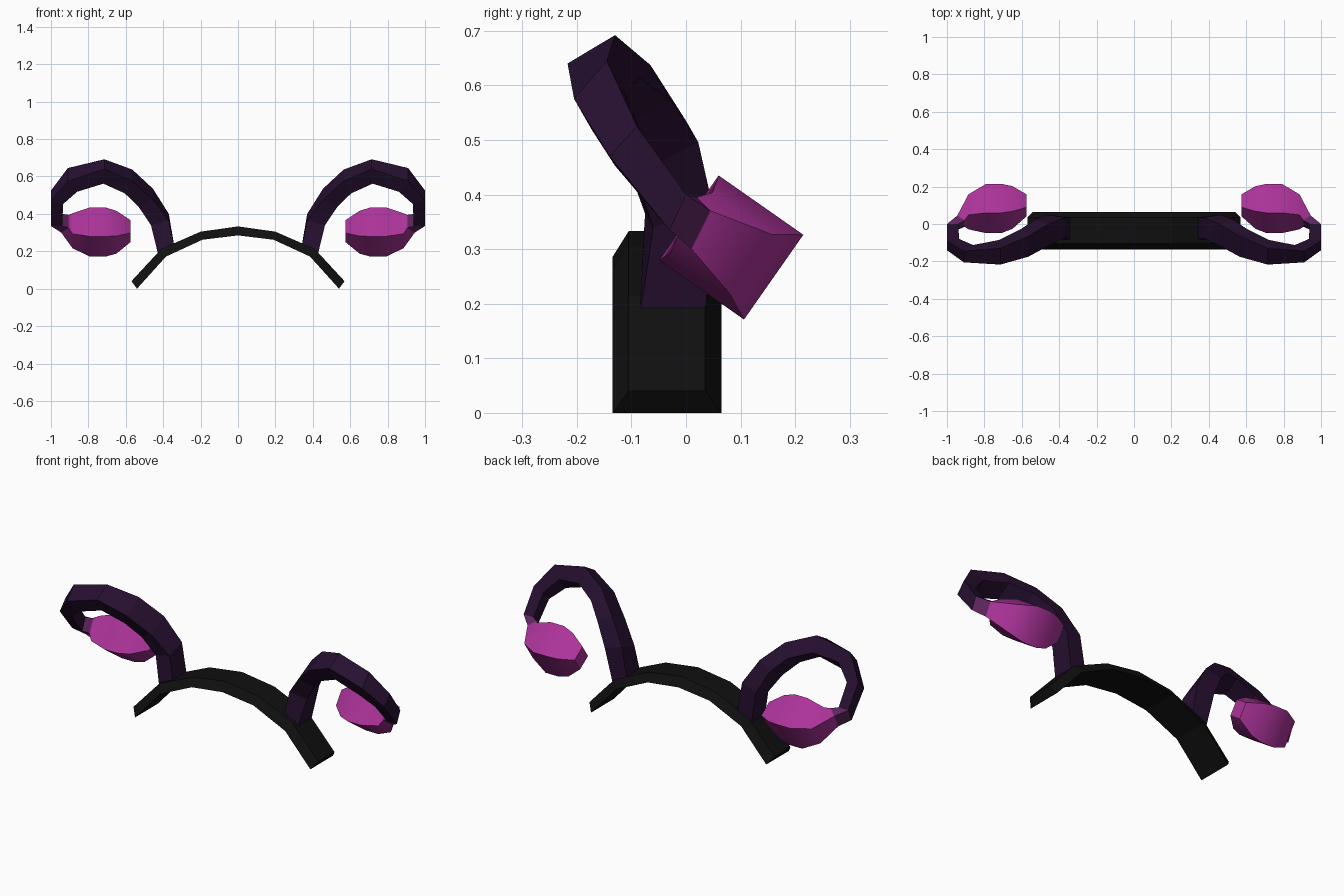
import bpy, bmesh, math
from mathutils import Vector

cube = bpy.data.objects.get("Cube")
if cube:
    bpy.data.objects.remove(cube, do_unlink=True)


def material(name, rgb):
    m = bpy.data.materials.new(name)
    m.use_nodes = True
    m.diffuse_color = (*rgb, 1)
    bsdf = m.node_tree.nodes["Principled BSDF"]
    bsdf.inputs["Base Color"].default_value = (*rgb, 1)
    bsdf.inputs["Roughness"].default_value = 0.8
    return m


black = material("black", (0.005, 0.005, 0.005))
dark_purple = material("dark purple", (0.02, 0.005, 0.03))
mid_purple = material("mid purple", (0.11, 0.018, 0.11))
pink = material("pink", (0.41, 0.033, 0.32))


def loft(name, rings, mat, caps=(True, True), mirror=True, smooth=None):
    """Skin a list of four-cornered rings, then mirror the part across x."""
    bm = bmesh.new()
    rows = [[bm.verts.new(p) for p in ring] for ring in rings]
    for a, b in zip(rows, rows[1:]):
        for i in range(4):
            j = (i + 1) % 4
            bm.faces.new((a[i], a[j], b[j], b[i]))
    for use, row in zip(caps, (rows[0], rows[-1])):
        if use:
            bm.faces.new(row)
    bmesh.ops.recalc_face_normals(bm, faces=bm.faces)
    mesh = bpy.data.meshes.new(name)
    bm.to_mesh(mesh)
    bm.free()
    mesh.materials.append(mat)
    obj = bpy.data.objects.new(name, mesh)
    bpy.context.collection.objects.link(obj)
    if mirror:
        obj.modifiers.new("mirror", 'MIRROR')
    if smooth:
        bpy.ops.object.select_all(action='DESELECT')
        obj.select_set(True)
        bpy.context.view_layer.objects.active = obj
        bpy.ops.object.shade_smooth_by_angle(angle=math.radians(smooth))
    return obj


# Headband: arched strip, narrower on its outer side
half = [((0.57, 0.04), (0.54, 0.0)), ((0.41, 0.213), (0.385, 0.172)),
        ((0.2, 0.305), (0.19, 0.262)), ((0, 0.333), (0, 0.285))]
arch = half + [((-o[0], o[1]), (-i[0], i[1])) for o, i in reversed(half[:-1])]
loft("headband",
     [[(o[0], -0.105, o[1]), (o[0], 0.035, o[1]),
       (i[0], 0.065, i[1]), (i[0], -0.135, i[1])] for o, i in arch],
     black, mirror=False)


# Horns: outer x, front (y, z), back (y, z), inward x shift, inward depth
def horn_ring(x, front, back, dx, depth):
    drop = Vector((dx, 0.5 * depth, -0.87 * depth))
    f, b = Vector((x, *front)), Vector((x, *back))
    return [f, b, b + drop, f + drop]


sections = [
    (0.37, (-0.075, 0.365), (0.035, 0.4), 0.095, 0.03),
    (0.455, (-0.115, 0.475), (0, 0.535), 0.075, 0.045),
    (0.565, (-0.175, 0.575), (-0.065, 0.637), 0.04, 0.075),
    (0.715, (-0.217, 0.64), (-0.13, 0.692), 0.005, 0.09),
    (0.91, (-0.205, 0.575), (-0.145, 0.645), -0.05, 0.065),
    (1.0, (-0.14, 0.47), (-0.09, 0.525), -0.065, 0.02),
    (1.0, (-0.03, 0.335), (0, 0.4), -0.06, 0),
]
base = [(0.335, -0.085, 0.195), (0.335, 0.035, 0.195),
        (0.425, 0.035, 0.175), (0.425, -0.085, 0.175)]
horn = [base] + [horn_ring(*s) for s in sections]
loft("horn", horn, dark_purple, caps=(False, False))

# Short neck bending inward from each horn end
neck_end = [(0.945, 0.01, 0.3), (0.945, 0.045, 0.37),
            (0.905, 0.02, 0.395), (0.905, -0.015, 0.325)]
loft("horn_neck", [horn[-1], neck_end], mid_purple, caps=(False, False))


# Bulbous tips: turned square rings from the neck inward
def tip_ring(x, y, z, radius):
    angles = [math.radians(-80 + 90 * k) for k in range(4)]
    return [(x, y + radius * math.cos(a), z + radius * math.sin(a)) for a in angles]


tip = [neck_end, tip_ring(0.885, 0.065, 0.31, 0.095), tip_ring(0.79, 0.083, 0.303, 0.134),
       tip_ring(0.71, 0.083, 0.303, 0.134), tip_ring(0.65, 0.088, 0.302, 0.116),
       tip_ring(0.575, 0.1, 0.308, 0.06)]
loft("horn_tip", tip, pink, caps=(False, True), smooth=50)
